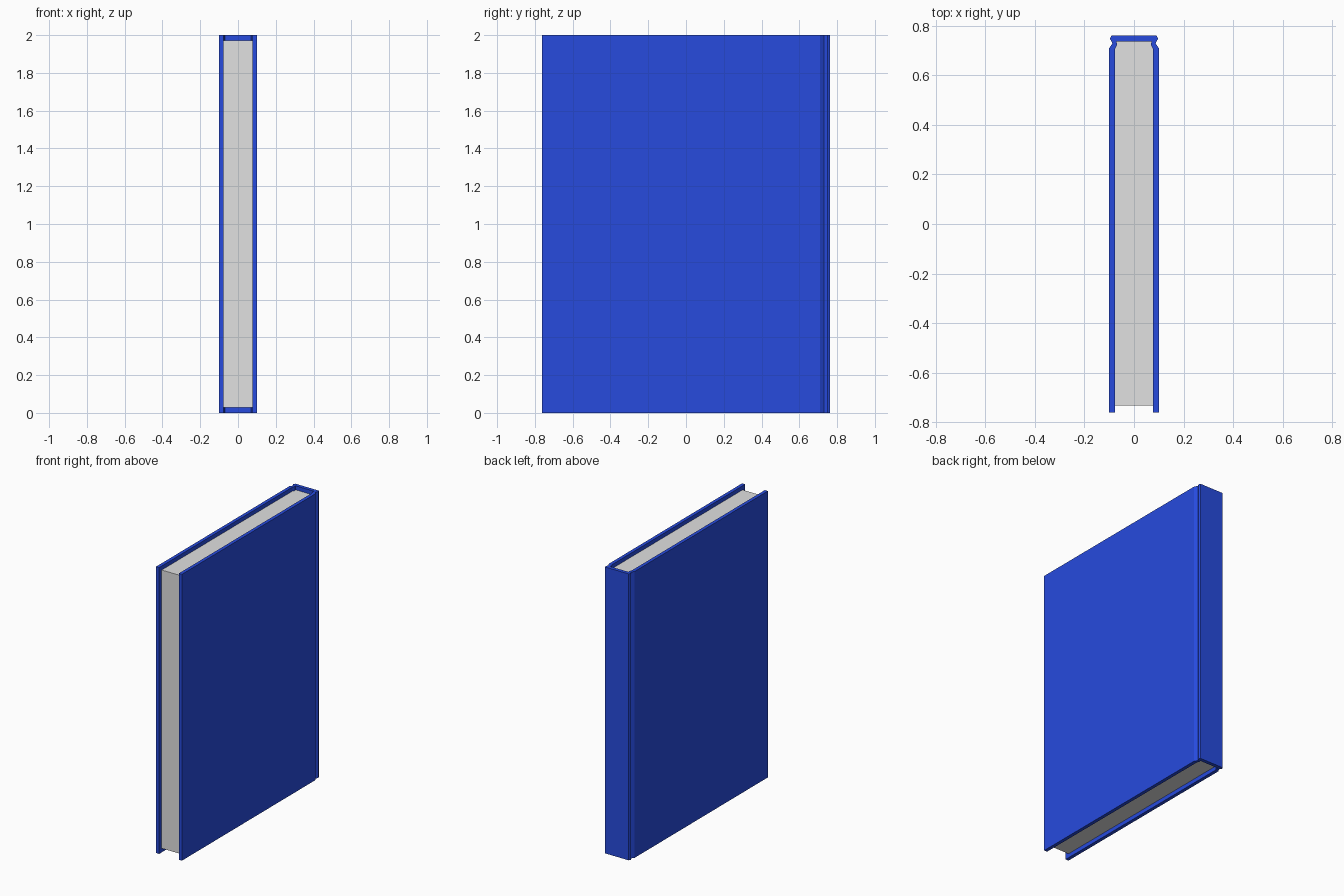
import bpy, bmesh

if "Cube" in bpy.data.objects:
    bpy.data.objects.remove(bpy.data.objects["Cube"])


def material(name, color):
    m = bpy.data.materials.new(name)
    m.diffuse_color = (*color, 1)
    m.use_nodes = True
    m.node_tree.nodes["Principled BSDF"].inputs["Base Color"].default_value = m.diffuse_color
    return m


def extrude_profile(name, points, z0, z1, mat):
    bm = bmesh.new()
    face = bm.faces.new([bm.verts.new((x, y, z0)) for x, y in points])
    top = bmesh.ops.extrude_face_region(bm, geom=[face])
    verts = [v for v in top["geom"] if isinstance(v, bmesh.types.BMVert)]
    bmesh.ops.translate(bm, verts=verts, vec=(0, 0, z1 - z0))
    bmesh.ops.recalc_face_normals(bm, faces=bm.faces)
    mesh = bpy.data.meshes.new(name)
    bm.to_mesh(mesh)
    bm.free()
    mesh.materials.append(mat)
    obj = bpy.data.objects.new(name, mesh)
    bpy.context.collection.objects.link(obj)
    return obj


blue = material("cover blue", (0.02, 0.07, 0.73))
paper = material("paper grey", (0.75, 0.75, 0.75))

# Hardcover: right half of the section, with hinge groove, mirrored to the left
half = [(0.091, 0.762), (0.097, 0.748), (0.087, 0.73), (0.100, 0.71),
        (0.100, -0.762), (0.076, -0.762), (0.076, 0.708), (0.068, 0.724),
        (0.071, 0.737)]
section = half + [(-x, y) for x, y in reversed(half)]
extrude_profile("book_cover", section, 0, 2, blue)

# Page block, set back from the cover edges and touching the boards
pages = [(-0.076, -0.733), (0.076, -0.733), (0.076, 0.708), (0.068, 0.724),
         (0.071, 0.737), (-0.071, 0.737), (-0.068, 0.724), (-0.076, 0.708)]
extrude_profile("page_block", pages, 0.028, 1.972, paper)
